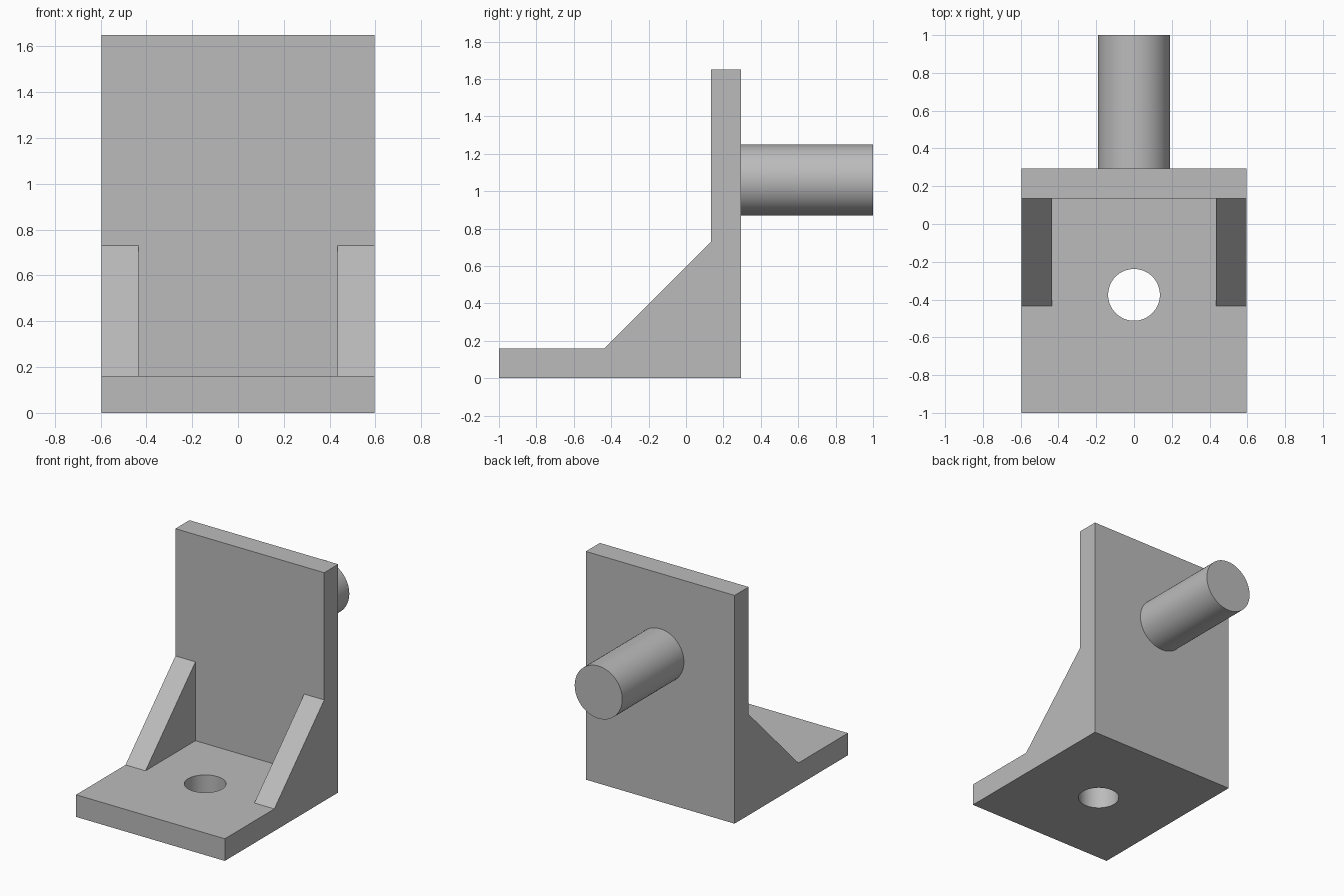
import bpy, bmesh, math
from mathutils import Vector

cube = bpy.data.objects.get("Cube")
if cube:
    bpy.data.objects.remove(cube, do_unlink=True)

HALF_W, HEIGHT, THICK = 0.595, 1.65, 0.16
FRONT, BACK, PIN_END = -1.0, 0.295, 1.0
WALL = BACK - THICK          # front face of the upright plate
RIB = 0.57                   # leg length of the triangular ribs

grey = bpy.data.materials.new("plain grey")
grey.use_nodes = True
colour = (0.5, 0.5, 0.5, 1)
grey.diffuse_color = colour
grey.node_tree.nodes["Principled BSDF"].inputs["Base Color"].default_value = colour


def prism(name, profile, x0, x1):
    """Extrude a (y, z) outline along x."""
    bm = bmesh.new()
    face = bm.faces.new([bm.verts.new((x0, y, z)) for y, z in profile])
    out = bmesh.ops.extrude_face_region(bm, geom=[face])["geom"]
    moved = [v for v in out if isinstance(v, bmesh.types.BMVert)]
    bmesh.ops.translate(bm, verts=moved, vec=Vector((x1 - x0, 0, 0)))
    bmesh.ops.recalc_face_normals(bm, faces=bm.faces)
    mesh = bpy.data.meshes.new(name)
    bm.to_mesh(mesh)
    bm.free()
    obj = bpy.data.objects.new(name, mesh)
    bpy.context.collection.objects.link(obj)
    mesh.materials.append(grey)
    return obj


def cylinder(name, radius, depth, location, rotation=(0, 0, 0)):
    bpy.ops.mesh.primitive_cylinder_add(vertices=64, radius=radius, depth=depth,
                                        location=location, rotation=rotation)
    obj = bpy.context.object
    obj.name = name
    obj.data.materials.append(grey)
    return obj


def activate(obj):
    bpy.ops.object.select_all(action='DESELECT')
    obj.select_set(True)
    bpy.context.view_layer.objects.active = obj


def combine(target, other, operation):
    """Apply a boolean and discard the helper."""
    mod = target.modifiers.new(operation.lower(), 'BOOLEAN')
    mod.operation, mod.object, mod.solver = operation, other, 'EXACT'
    activate(target)
    bpy.ops.object.modifier_apply(modifier=mod.name)
    bpy.data.objects.remove(other, do_unlink=True)


# L-shaped bracket: base plate and upright plate
bracket = prism("bracket", [(FRONT, 0), (BACK, 0), (BACK, HEIGHT), (WALL, HEIGHT),
                            (WALL, THICK), (FRONT, THICK)], -HALF_W, HALF_W)

# Triangular ribs flush with both sides
rib_outline = [(WALL - RIB, THICK), (WALL, THICK), (WALL, THICK + RIB)]
for side in (-1, 1):
    rib = prism("rib", rib_outline, side * HALF_W, side * (HALF_W - THICK))
    combine(bracket, rib, 'UNION')

# Bolt hole through the base
combine(bracket, cylinder("hole_cutter", 0.137, 1, (0, -0.375, 0)), 'DIFFERENCE')

# Round pin on the back
pin = cylinder("pin", 0.19, PIN_END - BACK, (0, (PIN_END + BACK) / 2, 1.06),
               (math.pi / 2, 0, 0))

for obj in (bracket, pin):
    activate(obj)
    bpy.ops.object.shade_smooth_by_angle(angle=math.radians(30))
